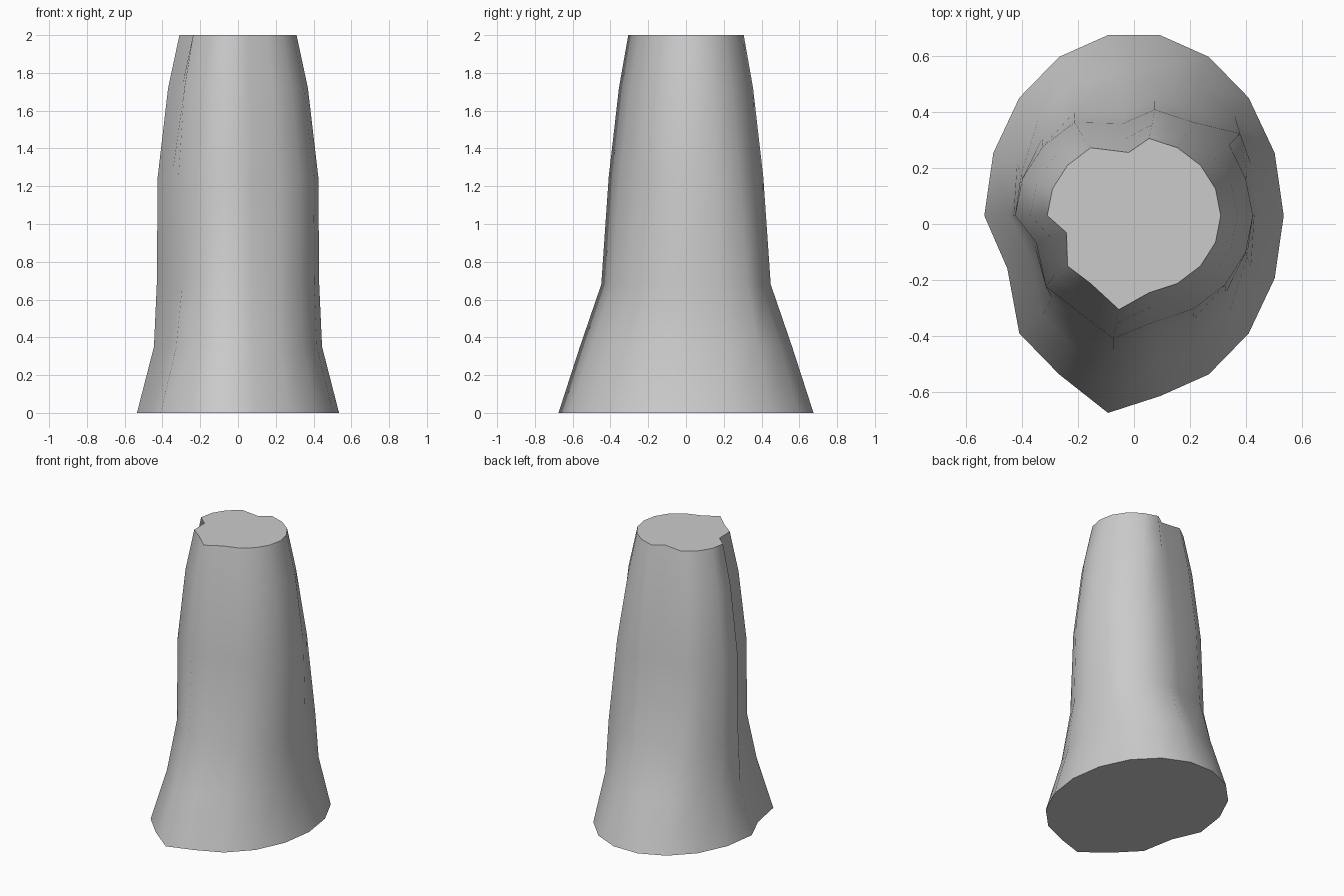
import bpy, bmesh
from math import cos, sin, radians

if "Cube" in bpy.data.objects:
    bpy.data.objects.remove(bpy.data.objects["Cube"], do_unlink=True)

SIDES = 18
CENTRE_Y = 0.03

# height, half width, half depth, dent strength, flank bulge
RINGS = [
    (0.00, 0.535, 0.655, 0.0, 0.0),
    (0.35, 0.445, 0.54, 0.5, 0.4),
    (0.68, 0.43, 0.425, 1.0, 1.0),
    (1.25, 0.425, 0.385, 1.0, 0.3),
    (1.72, 0.37, 0.33, 1.0, 0.0),
    (2.00, 0.31, 0.28, 1.0, 0.0),
]


def outline(width, depth, dent, bulge):
    """Oval section with grooves and ridges pushed into single corners."""
    pts = []
    for i in range(SIDES):
        angle = radians(360 / SIDES * i)
        pts.append([width * cos(angle), CENTRE_Y + depth * sin(angle)])

    def push(i, dx, dy):
        pts[i][0] += dx
        pts[i][1] += dy

    push(5, 0.035 * dent, -0.05 * dent)     # back groove
    push(13, 0, -0.06)                      # front ridge
    push(10, 0.05, 0.035)                   # right-hand notch
    push(11, 0.035 * bulge, -0.02 * bulge)  # notch lip
    push(2, 0.05 * bulge, 0.02 * bulge)     # left flank bulge
    return pts


# Trunk lofted through the rings
bm = bmesh.new()
loops = [[bm.verts.new((x, y, z)) for x, y in outline(*shape)]
         for z, *shape in RINGS]
for low, high in zip(loops, loops[1:]):
    for i in range(SIDES):
        j = (i + 1) % SIDES
        bm.faces.new((low[i], low[j], high[j], high[i])).smooth = True

# Flat cut ends
for end in (loops[0][::-1], loops[-1]):
    bm.faces.new(end)
    for a, b in zip(end, end[1:] + end[:1]):
        bm.edges.get((a, b)).smooth = False
bmesh.ops.recalc_face_normals(bm, faces=bm.faces)

mesh = bpy.data.meshes.new("trunk")
bm.to_mesh(mesh)
bm.free()
trunk = bpy.data.objects.new("trunk", mesh)
bpy.context.collection.objects.link(trunk)

# Plain grey
grey = bpy.data.materials.new("light_grey")
grey.use_nodes = True
colour = (0.6, 0.6, 0.6, 1)
grey.diffuse_color = colour
grey.node_tree.nodes["Principled BSDF"].inputs["Base Color"].default_value = colour
mesh.materials.append(grey)
